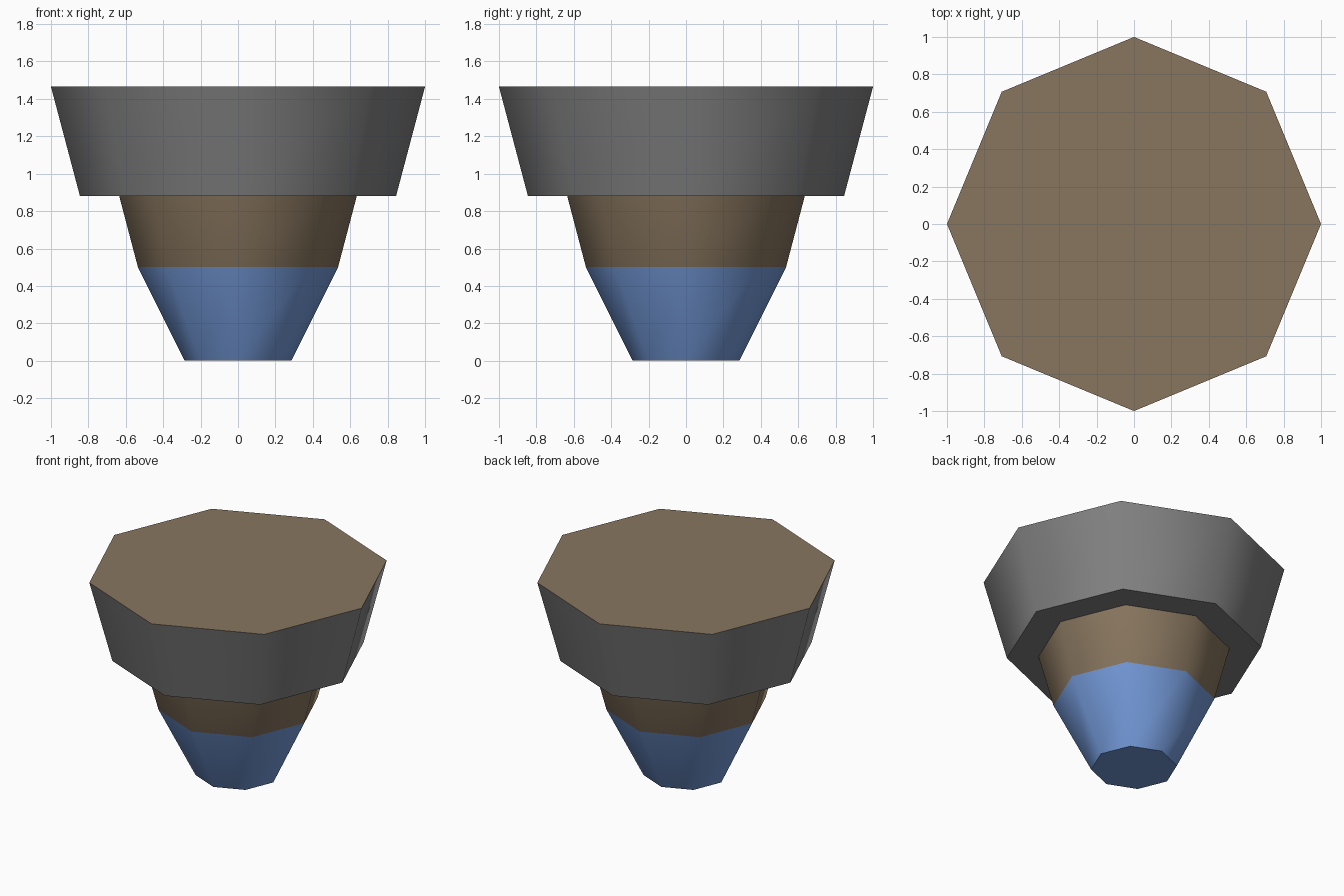
import bpy
import bmesh
import math

if "Cube" in bpy.data.objects:
    bpy.data.objects.remove(bpy.data.objects["Cube"])

SIDES = 8


def make_material(name, color):
    mat = bpy.data.materials.new(name)
    mat.diffuse_color = (*color, 1.0)
    mat.use_nodes = True
    mat.node_tree.nodes["Principled BSDF"].inputs["Base Color"].default_value = mat.diffuse_color
    return mat


blue = make_material("blue", (0.170, 0.315, 0.680))
brown = make_material("brown", (0.245, 0.180, 0.113))
grey = make_material("grey", (0.220, 0.220, 0.220))


def lathe(name, profile, mats, cap_bottom=None, cap_top=None):
    """Eight-sided stack of (radius, z) rings; mats gives the material per band."""
    slots = list(dict.fromkeys(m for m in mats + [cap_bottom, cap_top] if m))
    bm = bmesh.new()
    rings = []
    for r, z in profile:
        rings.append([bm.verts.new((r * math.cos(i * math.tau / SIDES),
                                    r * math.sin(i * math.tau / SIDES), z))
                      for i in range(SIDES)])
    for low, high, mat in zip(rings, rings[1:], mats):
        for i in range(SIDES):
            j = (i + 1) % SIDES
            face = bm.faces.new((low[i], low[j], high[j], high[i]))
            face.material_index = slots.index(mat)
    if cap_bottom:
        bm.faces.new(rings[0][::-1]).material_index = slots.index(cap_bottom)
    if cap_top:
        bm.faces.new(rings[-1]).material_index = slots.index(cap_top)
    mesh = bpy.data.meshes.new(name)
    bm.to_mesh(mesh)
    bm.free()
    for mat in slots:
        mesh.materials.append(mat)
    obj = bpy.data.objects.new(name, mesh)
    bpy.context.collection.objects.link(obj)
    # Smooth around the sides, sharp at the rims
    bpy.ops.object.select_all(action='DESELECT')
    obj.select_set(True)
    bpy.context.view_layer.objects.active = obj
    bpy.ops.object.shade_smooth_by_angle(angle=math.radians(50))
    return obj


# Tapered lower body: blue foot, brown neck
lathe("lower_body", [(0.285, 0.0), (0.535, 0.50), (0.635, 0.88)],
      [blue, brown], cap_bottom=blue)

# Wide grey collar with its underside ledge and the brown top
lathe("collar", [(0.635, 0.88), (0.845, 0.88), (1.0, 1.465)],
      [grey, grey], cap_top=brown)
